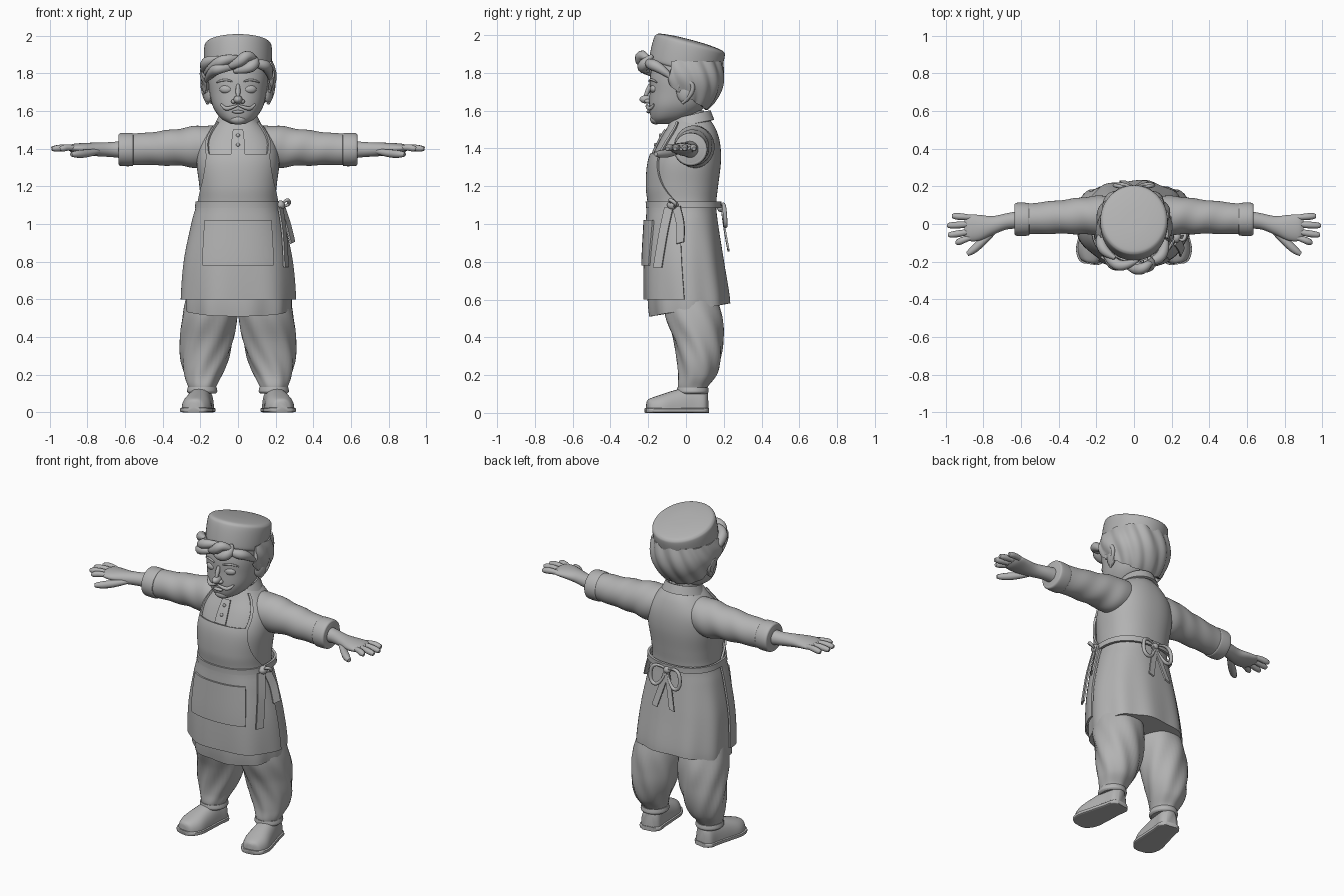
import bpy, bmesh, math
from math import sin, cos, pi
from mathutils import Vector, Matrix

if "Cube" in bpy.data.objects:
    bpy.data.objects.remove(bpy.data.objects["Cube"])

clay = bpy.data.materials.new("clay_grey")
clay.use_nodes = True
clay.diffuse_color = (0.45, 0.45, 0.45, 1)
clay.node_tree.nodes["Principled BSDF"].inputs["Base Color"].default_value = clay.diffuse_color
made = []


def register(name, data):
    ob = bpy.data.objects.new(name, data)
    bpy.context.collection.objects.link(ob)
    data.materials.append(clay)
    made.append(ob)
    return ob


def spline(rows, t):
    """Catmull-Rom through rows of numbers, t from 0 to 1."""
    last = len(rows) - 1
    i = min(int(t * last), last - 1)
    f = t * last - i
    a, b, c, d = (rows[min(max(k, 0), last)] for k in range(i - 1, i + 3))
    return [q + f * (r - p + f * (2*p - 5*q + 4*r - s + f * (3*(q - r) + s - p))) / 2
            for p, q, r, s in zip(a, b, c, d)]


def table(rows):
    return [spline(rows, k / 80) for k in range(81)]


def lookup(tab, z):
    z = min(max(z, tab[0][0]), tab[-1][0])
    for a, b in zip(tab, tab[1:]):
        if z <= b[0]:
            f = (z - a[0]) / max(b[0] - a[0], 1e-6)
            return [p + f * (q - p) for p, q in zip(a, b)]
    return tab[-1]


def power(v, n):
    return math.copysign(abs(v) ** (2 / n), v)


def surface(tab, z, a, off=0.0, n=2.3):
    """Point on a profile of (z, half width, front, back); angle 0 faces front."""
    _, rx, front, back = lookup(tab, z)
    return Vector(((rx + off) * power(sin(a), n),
                   (front + back) / 2 - ((back - front) / 2 + off) * power(cos(a), n), z))


def patch(name, f, nu, nv, closed=False, caps=False, thick=0.0, move=Matrix()):
    bm = bmesh.new()
    cols = nu if closed else nu + 1
    grid = [[bm.verts.new(move @ Vector(f(i / nu, j / nv))) for i in range(cols)]
            for j in range(nv + 1)]
    for lo, hi in zip(grid, grid[1:]):
        for i in range(nu):
            k = (i + 1) % cols
            bm.faces.new((lo[i], lo[k], hi[k], hi[i]))
    if caps:
        bm.faces.new(grid[0][::-1])
        bm.faces.new(grid[-1])
    bmesh.ops.recalc_face_normals(bm, faces=bm.faces)
    me = bpy.data.meshes.new(name)
    bm.to_mesh(me)
    bm.free()
    ob = register(name, me)
    if thick:
        mod = ob.modifiers.new("thickness", "SOLIDIFY")
        mod.thickness, mod.offset = thick, 0
    return ob


def limb(name, rows, side, along_x, fold=0.0, waves=5, twist=20):
    """Loft of (position, centre, centre, radius, radius) along x or z."""
    def f(u, v):
        p, c, d, r, q = spline(rows, v)
        a = 2 * pi * u
        k = 1 + fold * sin(waves * a + twist * p) * sin(pi * v)
        s, t = c + r * k * cos(a), d + q * k * sin(a)
        return (side * p, s, t) if along_x else (side * s, t, p)
    return patch(name, f, 40, 40, True, True)


def tube(name, points, radius, taper=0.4):
    cu = bpy.data.curves.new(name, "CURVE")
    cu.dimensions = "3D"
    cu.bevel_depth, cu.bevel_resolution, cu.use_fill_caps = radius, 3, True
    sp = cu.splines.new("NURBS")
    sp.points.add(len(points) - 1)
    for i, (pt, p) in enumerate(zip(sp.points, points)):
        pt.co = (*p, 1)
        pt.radius = taper if i in (0, len(points) - 1) else 1
    sp.use_endpoint_u, sp.order_u, sp.resolution_u = True, 3, 8
    return register(name, cu)


def blob(name, at, size, turn=0.0):
    bm = bmesh.new()
    mat = Matrix.Translation(at) @ Matrix.Rotation(turn, 4, "Z") @ Matrix.Diagonal((*size, 1))
    bmesh.ops.create_uvsphere(bm, u_segments=24, v_segments=16, radius=1, matrix=mat)
    me = bpy.data.meshes.new(name)
    bm.to_mesh(me)
    bm.free()
    return register(name, me)


def ribbon(name, points, across):
    w = Vector(across)
    return patch(name, lambda u, v: Vector(spline(points, v)) + w * (u - 0.5), 3, 16, thick=0.01)


# Tunic with hem longer at the front
body = table([(.5, .275, -.19, .225), (.6, .28, -.2, .23), (.8, .265, -.2, .2),
              (1, .225, -.19, .17), (1.1, .2, -.185, .16), (1.2, .205, -.195, .17),
              (1.33, .22, -.185, .185), (1.43, .205, -.145, .18), (1.51, .145, -.1, .155),
              (1.56, .09, -.08, .12)])


def tunic(u, v):
    a = 2 * pi * u
    low = .545 - .035 * cos(a)
    z = low + (1.56 - low) * v
    return surface(body, z, a, .006 * sin(9 * a) * max(0, 1 - v * 2))


patch("tunic", tunic, 72, 50, True, True)

# Apron skirt, bib, straps, pocket and waistband follow the tunic
patch("apron_skirt", lambda u, v: surface(body, .6 + .5 * v, 3 * (u - .5),
      .018 + .006 * sin(20 * u) * (1 - v)), 48, 20, thick=.012)
patch("apron_bib", lambda u, v: surface(body, 1.1 + .27 * v,
      2 * (u - .5) * (.75 + .75 * (1 - v) ** 2), .012), 32, 20, thick=.012)
patch("apron_pocket", lambda u, v: surface(body, .78 + .24 * v,
      2 * (u - .5) * (.62 + .1 * v), .03), 16, 10, thick=.012)
patch("waistband", lambda u, v: surface(body, 1.085 + .035 * v, 2 * pi * u, .02),
      64, 2, True, thick=.014)
for side, word in ((1, "left"), (-1, "right")):
    patch(word + "_apron_strap", lambda u, v: surface(body, 1.36 + .18 * v,
          side * (.66 + .3 * v + .1 * u), .01), 3, 12, thick=.01)

# Side knot with hanging ends
blob("side_knot", (.225, -.07, 1.1), (.025, .03, .025))
tube("side_loop", [(.23, -.07, 1.1), (.26, -.1, 1.14), (.28, -.04, 1.1), (.23, -.07, 1.09)], .01)
ribbon("side_tie_front", [(.225, -.09, 1.09), (.245, -.12, .95), (.255, -.15, .77)], (.02, .045, 0))
ribbon("side_tie_back", [(.235, -.05, 1.09), (.265, -.03, 1), (.29, -.03, .9)], (.02, .04, .01))

# Back bow
blob("back_knot", (0, .185, 1.085), (.022, .02, .022))
for side, word in ((1, "left"), (-1, "right")):
    tube(word + "_bow_loop", [(side * x, y, z) for x, y, z in
         ((0, .19, 1.09), (.09, .2, 1.13), (.11, .21, 1.0), (.04, .21, .98), (0, .19, 1.08))], .011)
    ribbon(word + "_bow_tail", [(0, .19, 1.08), (side * .03, .205, .97), (side * .06, .225, .86)],
           (.035, 0, .01))

# Neck and standing collar
limb("neck", [(1.45, 0, .02, .08, .08), (1.6, 0, .01, .075, .085)], 1, False)
patch("collar", lambda u, v: ((.118 - .025 * v) * sin(2 * pi * u),
      .025 - (.118 - .02 * v) * cos(2 * pi * u),
      1.525 + .05 * v - .025 * cos(2 * pi * u)), 48, 4, True, thick=.014)
patch("tunic_placket", lambda u, v: surface(body, 1.37 + .13 * v, .25 * (u - .5), .006),
      6, 8, thick=.009)
for z in (1.42, 1.47):
    blob("tunic_button", surface(body, z, 0, .012), (.01, .008, .01))

# Head
skull = table([(1.53, .035, -.165, -.08), (1.56, .09, -.185, .02), (1.62, .132, -.195, .1),
               (1.7, .152, -.192, .145), (1.78, .162, -.19, .165), (1.88, .16, -.17, .17)])
patch("head", lambda u, v: surface(skull, 1.53 + .35 * v, 2 * pi * u), 48, 32, True, True)
blob("nose", (0, -.21, 1.66), (.024, .036, .022))
tube("nose_bridge", [(0, -.19, 1.74), (0, -.2, 1.71), (0, -.22, 1.665)], .018)
blob("lower_lip", (0, -.197, 1.595), (.032, .012, .009))
blob("chin", (0, -.16, 1.555), (.045, .03, .028))
for side, word in ((1, "left"), (-1, "right")):
    def flip(points):
        return [(side * x, y, z) for x, y, z in points]
    blob(word + "_eye", (side * .065, -.172, 1.715), (.034, .018, .022), side * .25)
    tube(word + "_eyebrow", flip([(.03, -.195, 1.755), (.07, -.19, 1.775), (.115, -.155, 1.75)]), .009)
    tube(word + "_moustache", flip([(.003, -.207, 1.63), (.04, -.205, 1.615),
                                    (.07, -.185, 1.61), (.09, -.17, 1.635)]), .011, .5)
    blob(word + "_nostril", (side * .022, -.203, 1.65), (.014, .016, .012))
    blob(word + "_ear", (side * .16, -.01, 1.7), (.022, .042, .058), side * -.35)
    tube(word + "_ear_rim", flip([(.165, -.045, 1.7), (.182, -.04, 1.76), (.19, .04, 1.75),
                                  (.18, .03, 1.68), (.16, -.02, 1.64)]), .012, .7)


# Hair: back shell with locks, then swept curls at the brow
def back_hair(u, v):
    a = 1.25 + (2 * pi - 2.5) * u
    low = 1.76 - .15 * sin(pi * u) ** .6
    return surface(skull, low + (1.86 - low) * v, a,
                   .012 + .005 * sin(50 * u + 7 * v) + .016 * sin(pi * v))


patch("back_hair", back_hair, 90, 20, thick=.02)
curls = (((.02, -.19, 1.88), (-.06, -.235, 1.88), (-.13, -.19, 1.84), (-.175, -.11, 1.8)),
         ((-.02, -.2, 1.83), (-.09, -.235, 1.83), (-.14, -.18, 1.81), (-.17, -.1, 1.76)),
         ((-.06, -.2, 1.83), (0, -.245, 1.85), (.06, -.235, 1.91), (.1, -.19, 1.86)),
         ((-.02, -.2, 1.81), (.05, -.24, 1.82), (.1, -.21, 1.86), (.08, -.18, 1.89)),
         ((.05, -.2, 1.86), (.12, -.2, 1.85), (.165, -.14, 1.83), (.17, -.07, 1.77)),
         ((-.1, -.18, 1.88), (-.16, -.15, 1.87), (-.18, -.08, 1.83), (-.17, -.03, 1.78)))
for points in curls:
    tube("brow_curl", points, .03, .35)

# Flat-topped cap, tilted back
cap = [(-.075, .168), (-.06, .176), (0, .18), (.05, .179), (.07, .172), (.08, .15), (.088, .08), (.09, .005)]
patch("cap", lambda u, v: (spline(cap, v)[1] * sin(2 * pi * u),
      spline(cap, v)[1] * 1.08 * cos(2 * pi * u), spline(cap, v)[0]), 56, 42, True, True,
      move=Matrix.Translation((0, .005, 1.888)) @ Matrix.Rotation(math.radians(-15), 4, "X"))

# Arms, legs and shoes
for side, word in ((1, "left"), (-1, "right")):
    limb(word + "_sleeve", [(.08, .04, 1.42, .1, .1), (.2, .045, 1.41, .105, .112),
         (.3, .042, 1.408, .095, .1), (.45, .034, 1.4, .086, .088),
         (.59, .025, 1.395, .08, .082)], side, True, .025, 2, 45)
    limb(word + "_cuff", [(.555, .025, 1.395, .08, .08), (.565, .025, 1.395, .087, .088),
         (.625, .025, 1.395, .087, .086), (.635, .025, 1.395, .07, .07)], side, True)
    limb(word + "_hand", [(.58, .025, 1.395, .05, .05), (.67, .015, 1.395, .043, .04),
         (.75, -.008, 1.396, .05, .036), (.82, -.02, 1.4, .068, .03),
         (.875, -.02, 1.402, .07, .023), (.9, -.02, 1.402, .05, .012)], side, True)
    for base, tip, reach in ((.033, .042, .965), (.0, -.008, .99), (-.035, -.058, .985), (-.065, -.098, .945)):
        tube(word + "_finger", [(side * .84, base, 1.402), (side * .9, (base + tip) / 2, 1.408),
             (side * (reach - .01), tip, 1.4), (side * reach, tip, 1.398)], .018, .55)
    tube(word + "_thumb", [(side * .72, -.02, 1.39), (side * .79, -.08, 1.375),
         (side * .86, -.145, 1.37), (side * .885, -.16, 1.37)], .022, .5)
    limb(word + "_trouser_leg", [(.1, .19, .035, .06, .07), (.14, .19, .035, .075, .08),
         (.2, .187, .06, .1, .1), (.28, .178, .07, .125, .115), (.38, .165, .065, .14, .13),
         (.52, .15, .04, .145, .15), (.7, .12, .01, .13, .13)], side, False, .045, 7, 22)
    limb(word + "_trouser_cuff", [(.1, .19, .035, .07, .075), (.112, .19, .035, .08, .085),
         (.135, .19, .035, .076, .082)], side, False)
    place = Matrix.Translation((side * .2, 0, 0)) @ Matrix.Rotation(side * .16, 4, "Z")
    shoe = [(-.21, .025, .05), (-.195, .055, .065), (-.14, .078, .085), (-.06, .072, .11),
            (.03, .062, .13), (.09, .058, .12), (.115, .03, .1)]

    def upper(u, v):
        y, w, h = spline(shoe, v)
        return w * power(cos(2 * pi * u), 2.5), y, .01 + h * max(power(sin(2 * pi * u), 2.5), 0)

    def sole(u, v):
        y, w, _ = spline(shoe, v)
        return (w + .008) * power(cos(2 * pi * u), 6), y * 1.03, .013 + .013 * power(sin(2 * pi * u), 6)

    patch(word + "_shoe", upper, 32, 30, True, True, move=place)
    patch(word + "_shoe_sole", sole, 24, 30, True, True, move=place)

# Smooth shading with crisp edges
bpy.ops.object.select_all(action="DESELECT")
for ob in made:
    ob.select_set(True)
bpy.context.view_layer.objects.active = made[0]
curves = [ob for ob in made if ob.type == "CURVE"]
bpy.context.view_layer.objects.active = curves[0]
bpy.ops.object.convert(target="MESH")
bpy.ops.object.shade_smooth_by_angle(angle=math.radians(40))
